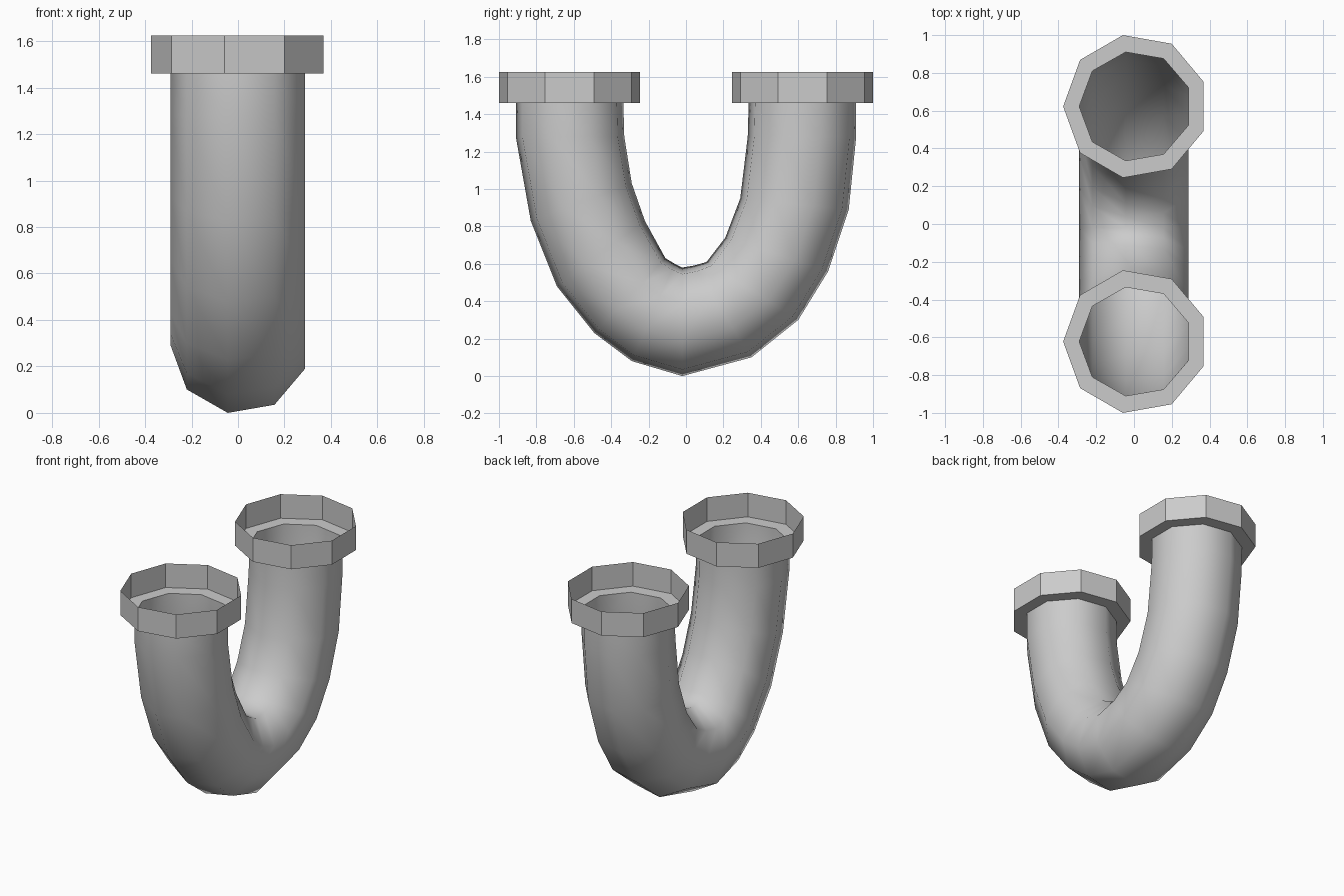
import bpy, bmesh
from math import cos, sin, radians

if "Cube" in bpy.data.objects:
    bpy.data.objects.remove(bpy.data.objects["Cube"])

SIDES = 9
CX = 0.008
ANGLES = [radians(180 + 40 * k) for k in range(SIDES)]
REACH = sin(radians(100))          # widest vertex of the nonagon


def ring(bm, outer, inner, rx):
    """Nonagon spanning two (y, z) points, half-width rx along x."""
    verts = []
    for a in ANGLES:
        s = sin(a) / REACH
        y = (outer[0] + inner[0]) / 2 + (outer[0] - inner[0]) / 2 * s
        z = (outer[1] + inner[1]) / 2 + (outer[1] - inner[1]) / 2 * s
        verts.append(bm.verts.new((CX + rx * cos(a), y, z)))
    return verts


def loft(name, sections, smooth):
    bm = bmesh.new()
    rings = [ring(bm, *s) for s in sections]
    for a, b in zip(rings, rings[1:]):
        for i in range(SIDES):
            j = (i + 1) % SIDES
            bm.faces.new((a[i], a[j], b[j], b[i]))
    bmesh.ops.recalc_face_normals(bm, faces=bm.faces)
    for f in bm.faces:
        f.smooth = smooth
    me = bpy.data.meshes.new(name)
    bm.to_mesh(me)
    bm.free()
    ob = bpy.data.objects.new(name, me)
    bpy.context.collection.objects.link(ob)
    return ob


# U-bend pipe: outer and inner bend points (y, z) of each cross-section
bend = [
    ((0.91, 1.46), (0.335, 1.46)),
    ((0.91, 1.28), (0.33, 1.28)),
    ((0.87, 0.89), (0.29, 0.95)),
    ((0.76, 0.56), (0.21, 0.74)),
    ((0.60, 0.30), (0.11, 0.61)),
    ((0.35, 0.10), (0.04, 0.59)),
    ((-0.02, 0.0), (-0.02, 0.58)),
    ((-0.29, 0.08), (-0.06, 0.60)),
    ((-0.49, 0.23), (-0.11, 0.63)),
    ((-0.69, 0.48), (-0.22, 0.83)),
    ((-0.83, 0.83), (-0.29, 1.03)),
    ((-0.91, 1.28), (-0.33, 1.28)),
    ((-0.91, 1.46), (-0.335, 1.46)),
]
loft("u_bend_pipe", [(o, i, 0.298) for o, i in bend], True)

# Open collars: a flat ledge around the pipe mouth, then a thin upright wall
for name, s in (("back_collar", 1), ("front_collar", -1)):
    loft(name, [
        ((s * 0.91, 1.46), (s * 0.335, 1.46), 0.298),
        ((s * 1.0, 1.46), (s * 0.245, 1.46), 0.383),
        ((s * 1.0, 1.625), (s * 0.245, 1.625), 0.383),
    ], False)
